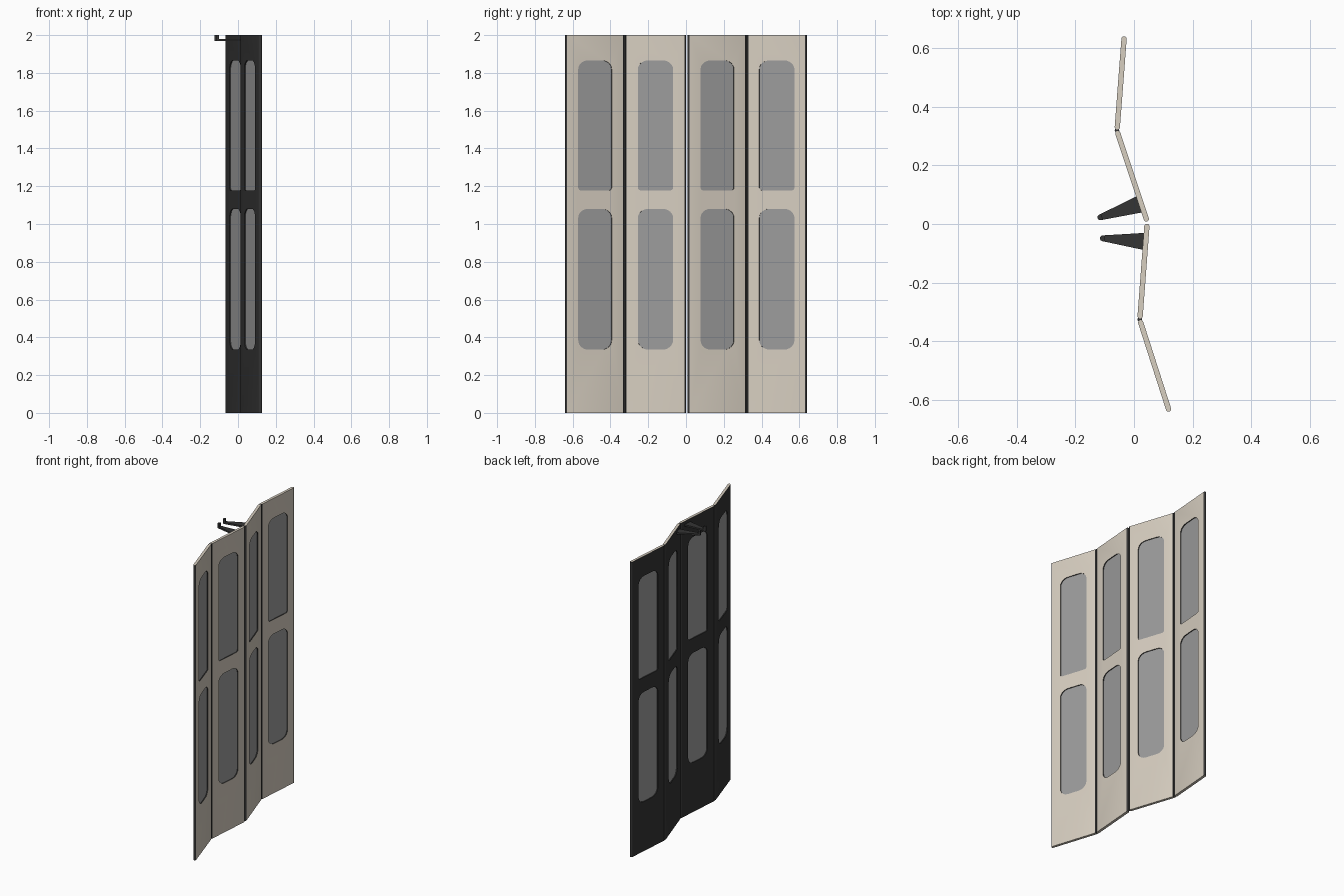
import bpy, bmesh, math
from mathutils import Vector, Matrix

if "Cube" in bpy.data.objects:
    bpy.data.objects.remove(bpy.data.objects["Cube"])


def material(name, r, g, b):
    m = bpy.data.materials.new(name)
    m.diffuse_color = (r, g, b, 1)
    m.use_nodes = True
    m.node_tree.nodes["Principled BSDF"].inputs["Base Color"].default_value = m.diffuse_color
    return m


CREAM = material("cream paint", 0.68, 0.62, 0.53)
DARK = material("dark rubber", 0.035, 0.035, 0.035)
GLASS = material("grey glass", 0.33, 0.33, 0.33)

R = 0.009        # half thickness of a leaf
WIN_W = 0.187    # window width
WINDOWS = [("lower", 0.335, 1.08, 0.05), ("upper", 1.178, 1.866, 0.015)]


def prism(name, base, offset, mats, matrix=Matrix()):
    """Extrude a closed outline along an offset and add it as an object."""
    bm = bmesh.new()
    face = bm.faces.new([bm.verts.new(p) for p in base])
    ext = bmesh.ops.extrude_face_region(bm, geom=[face])["geom"]
    bmesh.ops.translate(bm, vec=Vector(offset),
                        verts=[v for v in ext if isinstance(v, bmesh.types.BMVert)])
    # the starting face survives the extrusion only in some cases
    if not any(f.is_valid and all((v.co - Vector(p)).length < 1e-6 for v, p in zip(f.verts, base))
               for f in bm.faces if len(f.verts) == len(base)):
        bmesh.ops.holes_fill(bm, edges=[e for e in bm.edges if e.is_boundary])
    bmesh.ops.recalc_face_normals(bm, faces=bm.faces)
    me = bpy.data.meshes.new(name)
    bm.to_mesh(me)
    bm.free()
    ob = bpy.data.objects.new(name, me)
    bpy.context.collection.objects.link(ob)
    for m in mats:
        me.materials.append(m)
    ob.matrix_world = matrix
    return ob


def window_outline(x, z0, z1, r_low, grow=0.0):
    """Rounded window opening in the local y-z plane."""
    hw, pts = WIN_W / 2 + grow, []
    z0, z1 = z0 - grow, z1 + grow
    for sy, sz, start in ((1, 1, 0), (-1, 1, 90), (-1, -1, 180), (1, -1, 270)):
        rz = 0.047 if sz > 0 else r_low
        ry = 0.055 if rz > 0.02 else rz
        cz = z1 - rz if sz > 0 else z0 + rz
        for k in range(7):
            a = math.radians(start + 15 * k)
            pts.append((x, sy * (hw - ry) + ry * math.cos(a), cz + rz * math.sin(a)))
    return pts


def smooth(ob):
    bpy.ops.object.select_all(action='DESELECT')
    ob.select_set(True)
    bpy.context.view_layer.objects.active = ob
    bpy.ops.object.shade_smooth_by_angle(angle=math.radians(35))


def leaf(name, top, bottom):
    """One door leaf with rounded edges and two glazed openings."""
    a, b = Vector((*top, 0)), Vector((*bottom, 0))
    along = (a - b).normalized()
    half = (a - b).length / 2
    angle = math.atan2(along.y, along.x) - math.pi / 2
    mat = Matrix.Translation((a + b) / 2) @ Matrix.Rotation(angle, 4, 'Z')
    base = []
    for s, start in ((1, 0), (-1, 180)):
        for k in range(9):
            t = math.radians(start + 22.5 * k)
            base.append((R * math.cos(t), s * half + R * math.sin(t), 0))
    ob = prism(name, base, (0, 0, 2), (CREAM, DARK), mat)
    # outer face and caps are cream, inner face and rounded edges are dark
    for p in ob.data.polygons:
        p.material_index = 0 if p.normal.x > 0.99 or abs(p.normal.z) > 0.9 else 1
    bpy.context.view_layer.objects.active = ob
    for label, z0, z1, r in WINDOWS:
        cutter = prism("window_cutter", window_outline(-0.05, z0, z1, r), (0.1, 0, 0),
                       (CREAM, DARK), mat)
        for p in cutter.data.polygons:
            p.material_index = 1
        cutter.hide_render = True
        mod = ob.modifiers.new("opening", 'BOOLEAN')
        mod.operation, mod.solver, mod.object = 'DIFFERENCE', 'EXACT', cutter
        bpy.context.view_layer.update()
        bpy.ops.object.modifier_apply(modifier=mod.name)
        bpy.data.objects.remove(cutter)
        prism(f"{name}_{label}_glass", window_outline(-0.003, z0, z1, r, 0.003),
              (0.006, 0, 0), (GLASS,), mat)
    smooth(ob)
    return mat, half


def bracket(name, mat, y):
    """Tapered guide arm with an upright tip on the inner face."""
    tip = -0.147
    arm = [(-R + 0.002, y + 0.029, 1.968), (-R + 0.002, y - 0.029, 1.968)]
    arc = []
    for k in range(9):
        t = math.radians(270 - 22.5 * k)
        arc.append((tip + 0.01 * math.cos(t), y + 0.01 * math.sin(t), 1.968))
    prism(name + "_arm", arm + arc, (0, 0, 0.011), (DARK,), mat)
    # upright follows the rounded end of the arm
    post = [Vector(p) + Vector((0, 0, 0.005)) for p in arc]
    post += [Vector((tip + 0.006, y + 0.0105, 1.973)), Vector((tip + 0.006, y - 0.0105, 1.973))]
    prism(name + "_tip", post, (0, 0, 0.027), (DARK,), mat)


# Folding leaves, each given by the centres of its rounded ends
leaf("rear_outer_leaf", (-0.034, 0.632), (-0.057, 0.331))
rear, rear_half = leaf("rear_inner_leaf", (-0.055, 0.309), (0.042, 0.017))
front, front_half = leaf("front_inner_leaf", (0.044, -0.008), (0.021, -0.314))
leaf("front_outer_leaf", (0.023, -0.337), (0.118, -0.632))

# Guide brackets near the meeting edges
bracket("rear_bracket", rear, 0.055 - rear_half)
bracket("front_bracket", front, front_half - 0.052)

# Hinge rods between paired leaves
for name, x, y in (("rear_hinge", -0.058, 0.32), ("front_hinge", 0.02, -0.326)):
    ring = [(x + 0.008 * math.cos(k * math.pi / 6), y + 0.008 * math.sin(k * math.pi / 6), 0)
            for k in range(12)]
    smooth(prism(name, ring, (0, 0, 2), (DARK,)))
